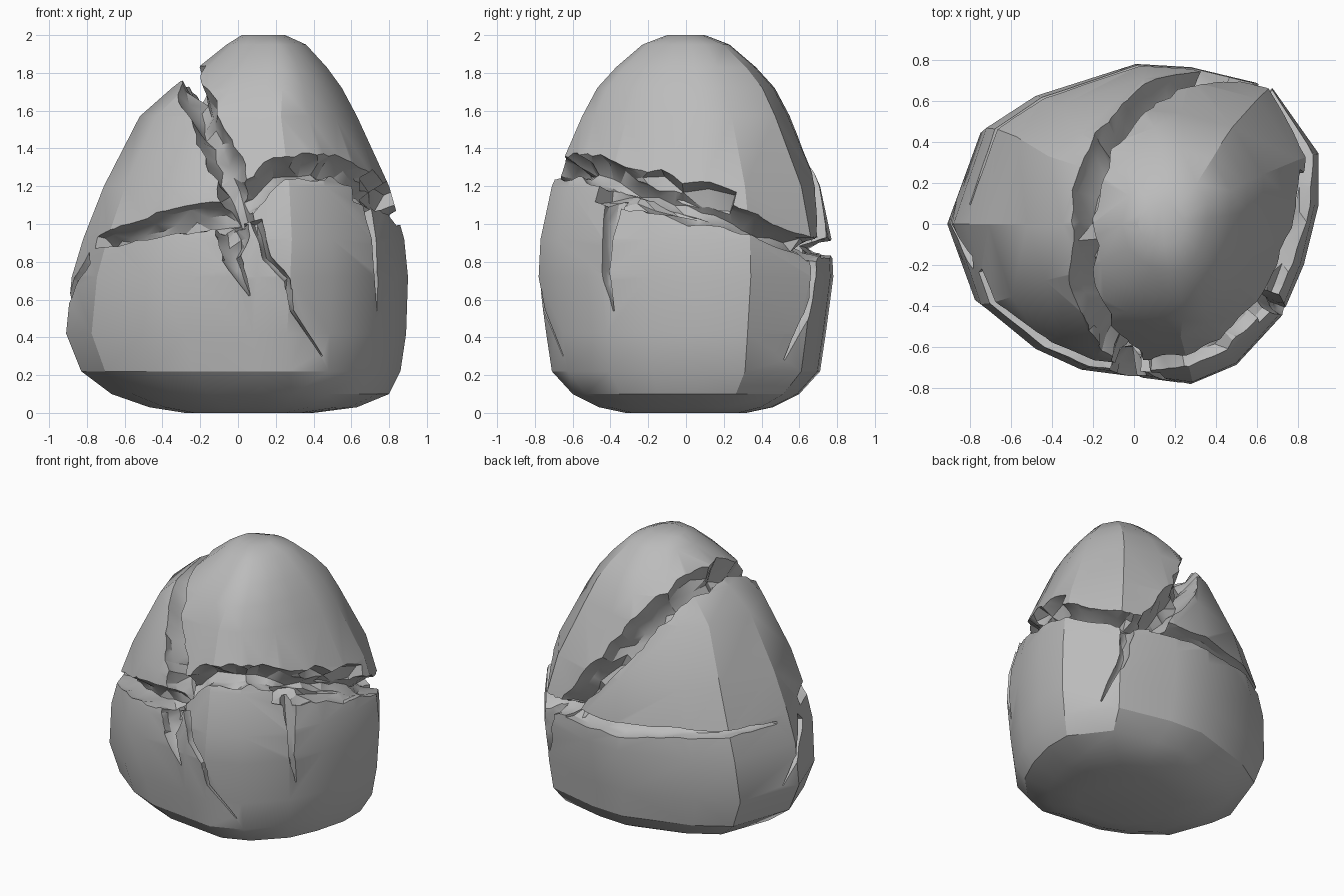
import bpy, bmesh, random
from math import cos, sin, radians
from mathutils import Vector
from mathutils.bvhtree import BVHTree

random.seed(4)
if "Cube" in bpy.data.objects:
    bpy.data.objects.remove(bpy.data.objects["Cube"], do_unlink=True)

stone = bpy.data.materials.new("stone grey")
stone.use_nodes = True
grey = (0.5, 0.5, 0.5, 1)
stone.diffuse_color = grey
stone.node_tree.nodes["Principled BSDF"].inputs["Base Color"].default_value = grey


def jitter(size):
    return random.uniform(-size, size)


def make_object(name, bm):
    mesh = bpy.data.meshes.new(name)
    bmesh.ops.recalc_face_normals(bm, faces=bm.faces)
    bm.to_mesh(mesh)
    bm.free()
    mesh.materials.append(stone)
    obj = bpy.data.objects.new(name, mesh)
    bpy.context.collection.objects.link(obj)
    return obj


def loft(rings):
    """Closed skin through equal-sized rings of points."""
    bm = bmesh.new()
    loops = [[bm.verts.new(p) for p in ring] for ring in rings]
    count = len(loops[0])
    for low, high in zip(loops, loops[1:]):
        for i in range(count):
            j = (i + 1) % count
            bm.faces.new((low[i], low[j], high[j], high[i]))
    bm.faces.new(loops[0][::-1])
    bm.faces.new(loops[-1])
    bmesh.ops.triangulate(bm, faces=bm.faces)
    return bm


# Boulder body: one plan outline fitted to the width and depth of each level
outline = [(-1, 0), (-.85, -.5), (-.55, -.78), (-.3, -.91), (.1, -.97), (.3, -1),
           (.55, -.88), (.8, -.57), (.92, -.25), (1, .12), (1, .44),
           (.74, .86), (.3, .98), (0, 1), (-.55, .8), (-.82, .6)]
levels = [  # height, x min, x max, half depth
    (0, -.28, .4, .32), (.03, -.47, .63, .46), (.1, -.67, .8, .6), (.22, -.83, .86, .71),
    (.42, -.91, .89, .74), (.72, -.88, .9, .78), (.92, -.82, .88, .77), (1.2, -.71, .8, .71),
    (1.57, -.52, .63, .55), (1.72, -.35, .55, .47), (1.83, -.21, .47, .37),
    (1.95, -.06, .36, .23), (2, .02, .25, .1)]
rings = []
for z, left, right, depth in levels:
    middle, half = (left + right) / 2, (right - left) / 2
    rings.append([(middle + half * u, depth * v, z) for u, v in outline])
body = loft(rings)
surface = BVHTree.FromBMesh(body)
boulder = make_object("boulder", body)
cutters = []


def cut_crack(name, path, start_width, end_width, depth):
    """Jagged wedge along a path of (angle, height), tapering in half width."""
    stations = []
    for a, b in zip(path, path[1:]):
        stations += [Vector(a).lerp(Vector(b), k / 3) for k in range(3)]
    stations.append(Vector(path[-1]))
    spots = []
    for angle, height in stations:
        ray = Vector((cos(radians(angle)), sin(radians(angle)), 0))
        spots.append(surface.ray_cast(Vector((.1, 0, height)), ray)[:2])
    last = len(spots) - 1
    sections = []
    for i, (spot, normal) in enumerate(spots):
        w = start_width + (end_width - start_width) * i / last
        along = spots[min(i + 1, last)][0] - spots[max(i - 1, 0)][0]
        out = (normal + (spot - Vector((0, 0, .8))).normalized()).normalized()
        side = along.cross(out).normalized()
        deep = depth * min(1, .3 + w / .08)
        rough = w * .3
        sections.append([
            spot + out * .1 + side * (w * 1.15 + jitter(rough)),
            spot - out * deep * .45 + side * (w * .85 + jitter(rough)),
            spot - out * (deep * .8 + jitter(rough)) + side * w * .4,
            spot - out * (deep + jitter(rough)) - side * (w * .3 + jitter(rough)),
            spot - out * (deep * .45 + jitter(rough)) - side * (w * .85 + jitter(rough)),
            spot + out * .1 - side * (w * 1.15 + jitter(rough))])
    cutter = make_object(name + "_cutter", loft(sections))
    cutter.hide_render = True
    mod = boulder.modifiers.new(name, 'BOOLEAN')
    mod.operation = 'DIFFERENCE'
    mod.solver = 'EXACT'
    mod.use_self = True
    mod.object = cutter
    cutters.append(cutter)


# Split running from the front, over the left of the crown, down the back
cut_crack("upper_split", [(264, 1), (258, 1.25), (248, 1.45), (233, 1.65), (197, 1.8),
                          (135, 1.77), (108, 1.6), (90, 1.35), (74, 1.1), (63, .87)],
          .08, .08, .2)

# Ledges circling the waist
cut_crack("front_left_ledge", [(264, 1.06), (240, 1.02), (215, .95), (195, .9)],
          .1, .03, .16)
cut_crack("right_ledge", [(264, 1.12), (280, 1.29), (304, 1.31), (324, 1.25), (352, 1.14),
                          (372, 1.07), (393, .94), (412, .86), (423, .88)],
          .08, .06, .15)
cut_crack("right_gap", [(318, 1.22), (345, 1.16), (378, 1.06)], .12, .12, .13)
cut_crack("back_ledge", [(63, .88), (98, .87), (128, .9), (154, .9), (174, .88)],
          .06, .01, .14)

# Fissures fading out down the lower half
cut_crack("front_fissure", [(270, 1.02), (274, .82), (282, .7), (284, .54), (298, .3)],
          .03, .004, .15)
cut_crack("front_notch", [(260, 1), (260, .82), (267, .62)], .1, .005, .14)
cut_crack("right_fissure", [(327, 1.15), (326, .75), (329, .54)], .05, .004, .12)
cut_crack("back_right_fissure", [(52, .85), (51, .6), (40, .28)], .06, .004, .12)
cut_crack("left_fissure", [(192, .82), (183, .68), (173, .45)], .05, .004, .08)

# Bake the cuts and drop the cutters
bpy.context.view_layer.update()
graph = bpy.context.evaluated_depsgraph_get()
baked = bpy.data.meshes.new_from_object(boulder.evaluated_get(graph))
boulder.modifiers.clear()
boulder.data = baked
for cutter in cutters:
    bpy.data.objects.remove(cutter, do_unlink=True)

# Soft shading on the worn skin, crisp edges in the cracks
bpy.ops.object.select_all(action='DESELECT')
boulder.select_set(True)
bpy.context.view_layer.objects.active = boulder
bpy.ops.object.shade_smooth_by_angle(angle=.5)
